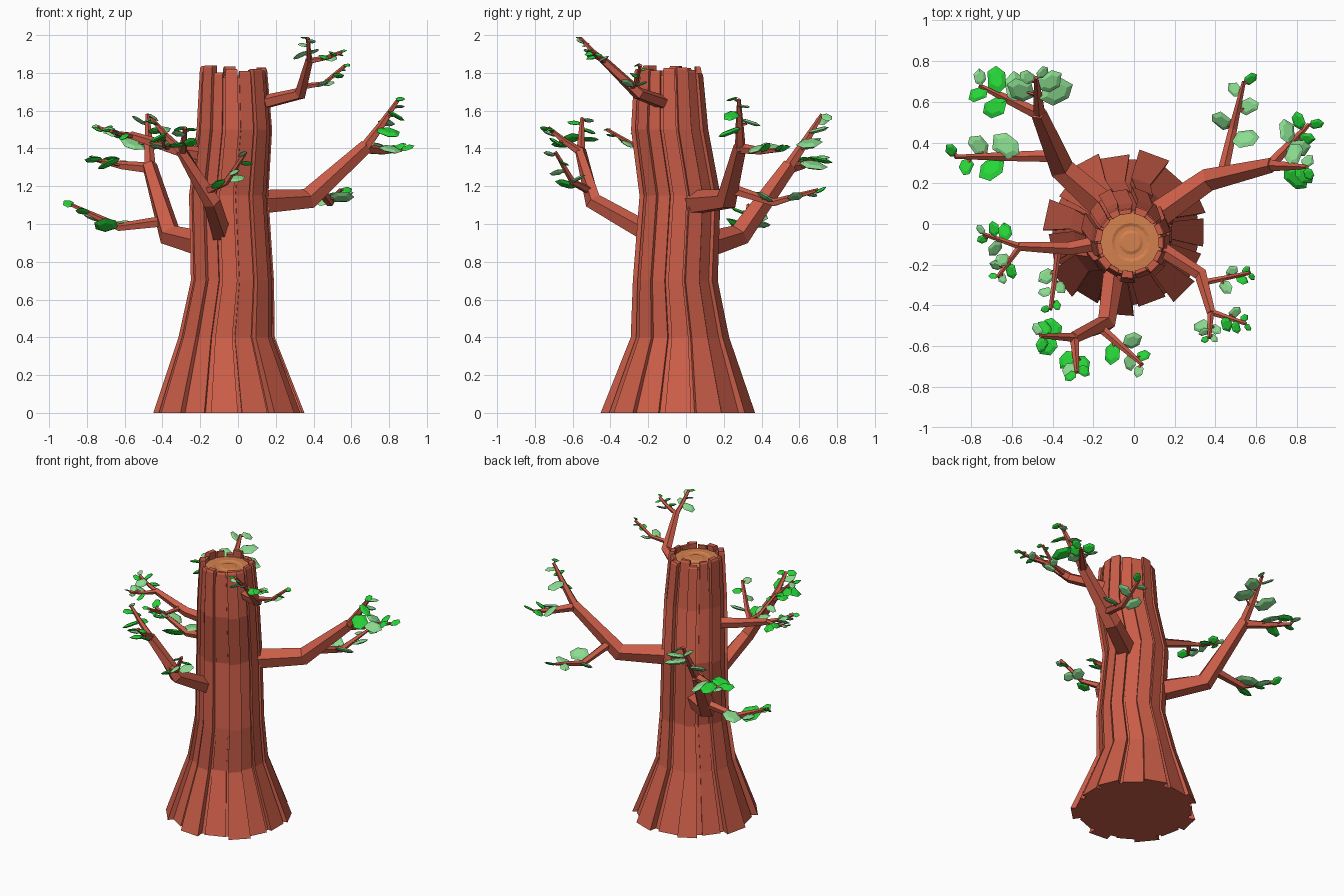
import bpy, bmesh, math, random
from mathutils import Vector

if "Cube" in bpy.data.objects:
    bpy.data.objects.remove(bpy.data.objects["Cube"])

random.seed(11)


def material(name, rgb):
    m = bpy.data.materials.new(name)
    m.diffuse_color = (*rgb, 1)
    m.use_nodes = True
    m.node_tree.nodes["Principled BSDF"].inputs["Base Color"].default_value = m.diffuse_color
    return m


BARK = material("bark", (0.60, 0.11, 0.065))
WOOD = material("cut_wood", (0.66, 0.22, 0.075))
BRIGHT = material("bright_leaf", (0.02, 0.66, 0.04))
PALE = material("pale_leaf", (0.26, 0.72, 0.28))


def finish(bm, name, mat):
    bmesh.ops.recalc_face_normals(bm, faces=bm.faces)
    me = bpy.data.meshes.new(name)
    bm.to_mesh(me)
    bm.free()
    me.materials.append(mat)
    ob = bpy.data.objects.new(name, me)
    bpy.context.collection.objects.link(ob)


def loft(bm, rings):
    """Skin a stack of equal-length point rings and cap both ends."""
    vs = [[bm.verts.new(p) for p in r] for r in rings]
    n = len(vs[0])
    for a, b in zip(vs, vs[1:]):
        for i in range(n):
            j = (i + 1) % n
            bm.faces.new((a[i], a[j], b[j], b[i]))
    bm.faces.new(vs[0][::-1])
    bm.faces.new(vs[-1])


def circle(x, y, z, r, n):
    return [(x + r * math.cos(2 * math.pi * k / n), y + r * math.sin(2 * math.pi * k / n), z)
            for k in range(n)]


def sweep(bm, pts, radii, sides=5):
    """Tapered tube through a path."""
    rings = []
    for i, p in enumerate(pts):
        t = (pts[min(i + 1, len(pts) - 1)] - pts[max(i - 1, 0)]).normalized()
        up = Vector((0, 0, 1)) if abs(t.z) < 0.95 else Vector((0, 1, 0))
        s = t.cross(up).normalized()
        u = s.cross(t)
        rings.append([p + radii[i] * (math.cos(a) * s + math.sin(a) * u)
                      for a in (2 * math.pi * (k + 0.25) / sides for k in range(sides))])
    loft(bm, rings)


# Trunk spine: x, y, z, radius
SPINE = [(-.04, -.04, 0, .40), (-.055, -.03, .4, .255), (-.025, -.055, .7, .22),
         (-.045, -.03, 1.15, .21), (-.015, -.085, 1.5, .2), (-.02, -.09, 1.79, .178)]

# Bark planks around the trunk, narrow enough to leave grooves
N = 15
bm = bmesh.new()
for k in range(N):
    mid = 2 * math.pi * k / N + random.uniform(-.05, .05)
    half = random.uniform(.155, .2)
    grow = (1.02 if k % 2 else .95) + random.uniform(-.02, .02)
    rise = random.uniform(-.005, .055)
    rings = []
    for i, (x, y, z, r) in enumerate(SPINE):
        last = i == len(SPINE) - 1
        for dz, f in (((rise, 1), (rise + .012, .96)) if last else ((0, 1),)):
            q, w = r * grow * f, half * f
            corners = [(r * .8, -w), (q, -w), (q, w), (r * .8, w)]
            rings.append([(x + c * math.cos(mid + a), y + c * math.sin(mid + a), z + dz)
                          for c, a in corners])
    loft(bm, rings)
finish(bm, "bark_planks", BARK)

# Solid core behind the planks
bm = bmesh.new()
loft(bm, [circle(x, y, min(z, 1.775), r * .9, 2 * N) for x, y, z, r in SPINE])
finish(bm, "trunk_core", BARK)

# Cut top with a shallow growth ring
bm = bmesh.new()
loft(bm, [circle(-.015, -.09, z, r, 16) for r, z in
          [(.152, 1.76), (.152, 1.785), (.095, 1.787), (.08, 1.781), (.06, 1.781), (.045, 1.787)]])
finish(bm, "cut_top", WOOD)

leaf_meshes = [bmesh.new(), bmesh.new()]


def leaf(c, yaw, size, which):
    """Flat faceted six-point leaf centred on c."""
    d = Vector((math.cos(yaw), math.sin(yaw), random.uniform(-.4, .5))).normalized()
    s = Vector((-math.sin(yaw), math.cos(yaw), random.uniform(-.65, .65))).normalized()
    n = d.cross(s).normalized()
    angles = [2 * math.pi * k / 6 + random.uniform(-.2, .2) for k in range(6)]
    loft(leaf_meshes[which],
         [[c + size * (f * (math.cos(a) * d + .75 * math.sin(a) * s) + h * n) for a in angles]
          for f, h in ((.6, -.16), (1, 0), (.6, .16))])


def twig(bm, start, tip, sag, r, leaf_size):
    """Bent twig with leaves on short stems, alternating and shrinking to the tip."""
    path = [start, start.lerp(tip, .5) - Vector((0, 0, sag)), tip]
    sweep(bm, path, [r, r * .75, .010])
    for k, t in enumerate((.36, .5, .68, .84, .97)):
        i = int(t * 2)
        a, b = path[i], path[i + 1]
        p = a.lerp(b, t * 2 - i)
        yaw = math.atan2(b.y - a.y, b.x - a.x) + (1 if k % 2 else -1) * random.uniform(.6, 1.2)
        out = Vector((math.cos(yaw), math.sin(yaw), random.uniform(-.2, .35)))
        size = leaf_size * (1.35 - .8 * t) * random.uniform(.9, 1.15)
        sweep(bm, [p, p + out * size * .7], [.009, .006], 4)
        leaf(p + out * size * 1.1, yaw, size, random.randint(0, 1))


def branch(name, r, leaf_size, root, elbow, fork, tip_a, tip_b, side_tip):
    """Limb from root to fork, two end twigs and one side twig near the elbow."""
    root, elbow, fork, tip_a, tip_b, side_tip = map(
        Vector, (root, elbow, fork, tip_a, tip_b, side_tip))
    bm = bmesh.new()
    sweep(bm, [root, elbow, fork], [r, r * .85, r * .55])
    for tip in (tip_a, tip_b):
        twig(bm, elbow.lerp(fork, .96), tip, .008, r * .42, leaf_size)
    twig(bm, elbow.lerp(fork, .2), side_tip, r, r * .42, leaf_size)
    finish(bm, name, BARK)


# Branches around the trunk
branch("right_back_branch", .07, .063, (.08, .02, 1.11), (.37, .22, 1.13), (.68, .29, 1.41),
       (.85, .28, 1.66), (.86, .49, 1.39), (.54, .70, 1.18))
branch("left_back_branch", .075, .075, (-.14, .08, .88), (-.36, .28, .94), (-.47, .55, 1.31),
       (-.76, .68, 1.34), (-.48, .72, 1.58), (-.88, .33, 1.1))
branch("left_branch", .04, .045, (-.15, -.09, 1.36), (-.32, -.12, 1.39), (-.57, -.11, 1.47),
       (-.74, -.05, 1.51), (-.67, -.26, 1.49), (-.41, -.42, 1.5))
branch("front_branch", .057, .055, (-.09, -.18, .94), (-.14, -.49, 1.12), (-.30, -.56, 1.39),
       (-.28, -.73, 1.51), (-.46, -.55, 1.56), (.04, -.69, 1.38))
branch("high_right_branch", .04, .038, (.1, -.1, 1.635), (.33, -.25, 1.69), (.38, -.44, 1.87),
       (.37, -.56, 1.985), (.55, -.49, 1.91), (.57, -.24, 1.84))

finish(leaf_meshes[0], "bright_leaves", BRIGHT)
finish(leaf_meshes[1], "pale_leaves", PALE)
